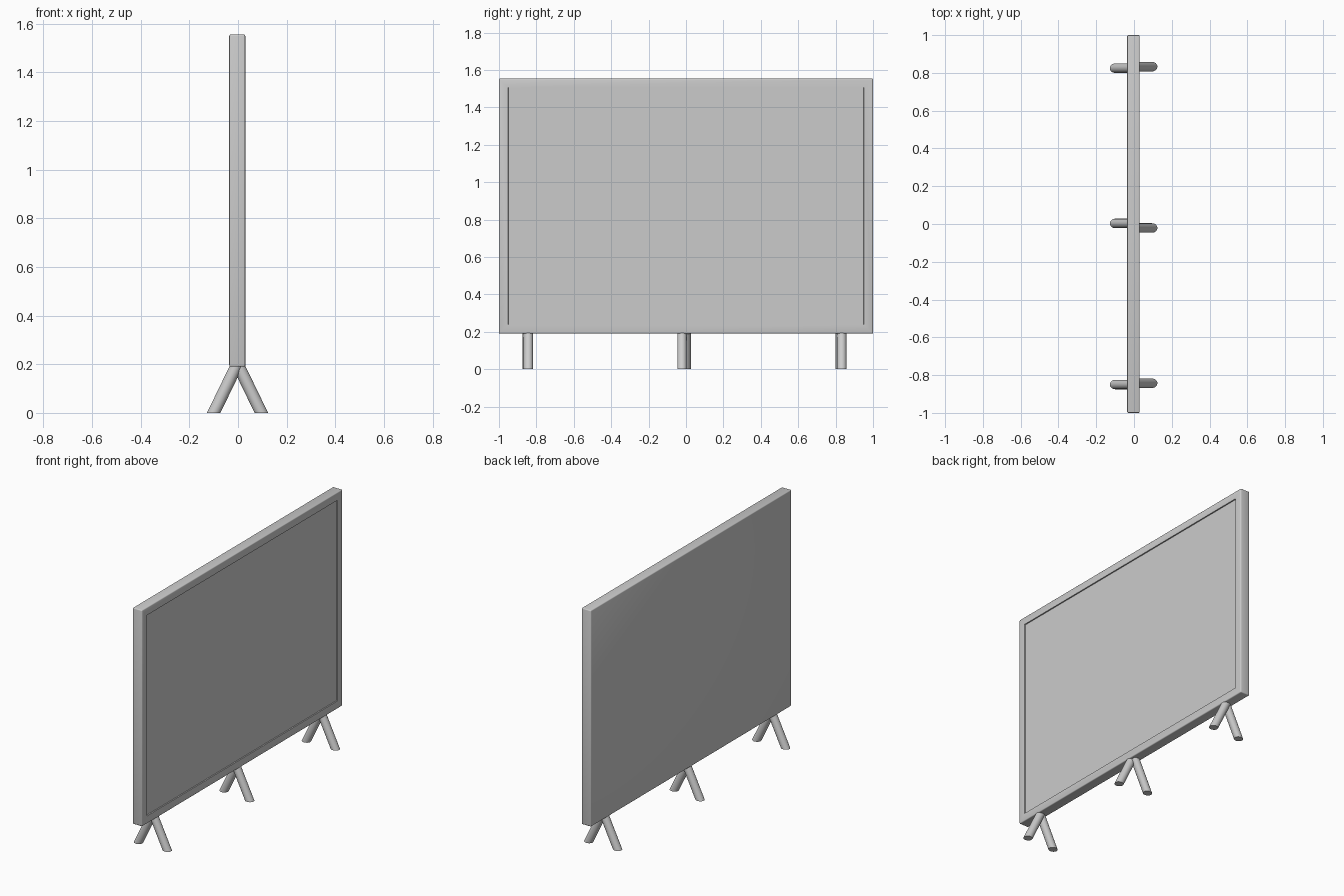
import bpy, bmesh
from mathutils import Vector, Matrix

if "Cube" in bpy.data.objects:
    bpy.data.objects.remove(bpy.data.objects["Cube"])


def finish(bm, name):
    bmesh.ops.recalc_face_normals(bm, faces=bm.faces[:])
    mesh = bpy.data.meshes.new(name)
    bm.to_mesh(mesh)
    bm.free()
    obj = bpy.data.objects.new(name, mesh)
    bpy.context.collection.objects.link(obj)
    bpy.ops.object.select_all(action='DESELECT')
    obj.select_set(True)
    bpy.context.view_layer.objects.active = obj
    bpy.ops.object.shade_smooth_by_angle()
    return obj


# Board: rounded slab with a shallow recessed face on +x
X0, X1, Z0, Z1, BEVEL = -0.036, 0.03, 0.19, 1.555, 0.006
bm = bmesh.new()
bmesh.ops.create_cube(bm, size=1)
bmesh.ops.scale(bm, vec=(X1 - X0, 2.0, Z1 - Z0), verts=bm.verts)
bmesh.ops.translate(bm, vec=((X0 + X1) / 2, 0, (Z0 + Z1) / 2), verts=bm.verts)
bmesh.ops.bevel(bm, geom=bm.edges[:], offset=BEVEL, segments=3,
                profile=0.5, affect='EDGES')
bm.normal_update()
face = max(bm.faces, key=lambda f: f.calc_area() * f.normal.x)
bmesh.ops.inset_region(bm, faces=[face], thickness=0.067 - BEVEL)
bmesh.ops.inset_region(bm, faces=[face], thickness=0.001, depth=-0.007)
finish(bm, "board")


# Legs: slanted round rods, cut level at the floor
def leg(name, foot, top, radius=0.025):
    a, b = Vector(foot), Vector(top)
    d = (b - a).normalized()
    a = a - d * 0.05
    bm = bmesh.new()
    rot = d.to_track_quat('Z', 'Y').to_matrix().to_4x4()
    bmesh.ops.create_cone(bm, cap_ends=True, segments=32, radius1=radius,
                          radius2=radius, depth=(b - a).length,
                          matrix=Matrix.Translation((a + b) / 2) @ rot)
    cut = bmesh.ops.bisect_plane(bm, geom=bm.verts[:] + bm.edges[:] + bm.faces[:],
                                 plane_co=(0, 0, 0), plane_no=(0, 0, 1),
                                 clear_inner=True)
    rim = [e for e in cut['geom_cut'] if isinstance(e, bmesh.types.BMEdge)]
    bmesh.ops.contextual_create(bm, geom=rim)
    finish(bm, name)


# Three A-shaped pairs, rods side by side with a slight stagger
for place, y_back, y_face in (("left", -0.85, -0.843),
                              ("middle", 0.003, -0.021),
                              ("right", 0.825, 0.833)):
    leg(f"{place}_back_leg", (-0.1, y_back, 0), (-0.004, y_back, 0.198))
    leg(f"{place}_face_leg", (0.096, y_face, 0), (0.0, y_face, 0.198))
